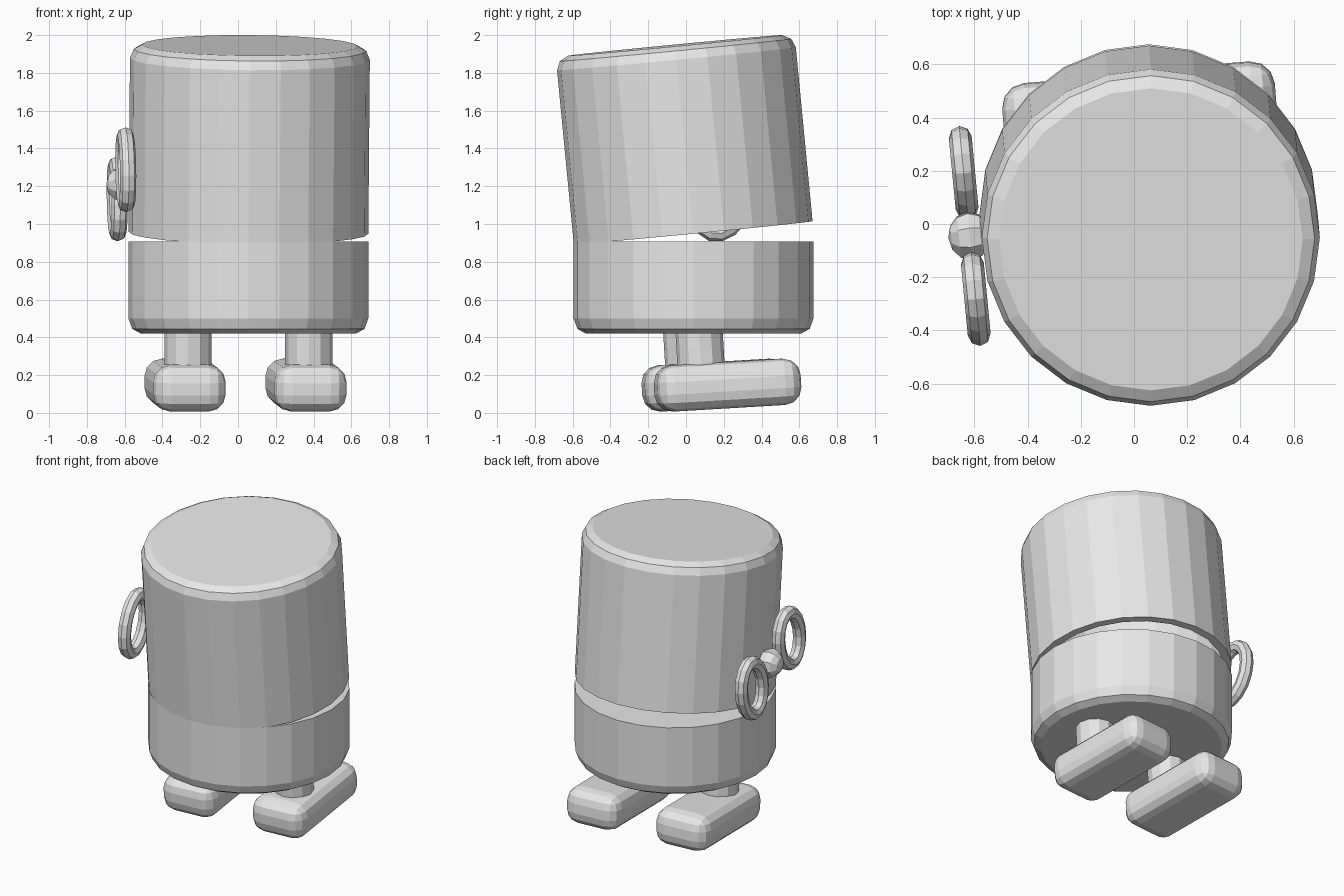
import bpy, bmesh
from math import sin, cos, pi, radians
from mathutils import Matrix, Vector

if "Cube" in bpy.data.objects:
    bpy.data.objects.remove(bpy.data.objects["Cube"], do_unlink=True)

grey = bpy.data.materials.new("plain_grey")
grey.use_nodes = True
grey.diffuse_color = (0.8, 0.8, 0.8, 1)
grey.node_tree.nodes["Principled BSDF"].inputs["Base Color"].default_value = (0.8, 0.8, 0.8, 1)


def finish(name, bm, location=(0, 0, 0), rotation=(0, 0, 0)):
    bmesh.ops.recalc_face_normals(bm, faces=bm.faces)
    mesh = bpy.data.meshes.new(name)
    bm.to_mesh(mesh)
    bm.free()
    mesh.materials.append(grey)
    obj = bpy.data.objects.new(name, mesh)
    bpy.context.collection.objects.link(obj)
    obj.location = location
    obj.rotation_euler = [radians(a) for a in rotation]
    return obj


def lathe(name, profile, sides, location, rotation=(0, 0, 0)):
    """Turn (radius, height) points around z, capping both ends."""
    bm = bmesh.new()
    rings = [[bm.verts.new((r * cos(2 * pi * i / sides), r * sin(2 * pi * i / sides), z))
              for i in range(sides)] for r, z in profile]
    for a, b in zip(rings, rings[1:]):
        for i in range(sides):
            j = (i + 1) % sides
            bm.faces.new((a[i], a[j], b[j], b[i]))
    bm.faces.new(rings[0])
    bm.faces.new(rings[-1])
    return finish(name, bm, location, rotation)


R = 0.635
SIDES = 24

# Lower body: a shallow drum with a rounded bottom edge
lathe("lower_body", [(R - 0.065, 0.42), (R - 0.02, 0.445), (R, 0.5), (R, 0.908)],
      SIDES, (0.055, 0.04, 0))

# Upper body: hollow lid tipped forward, rounded at the top
lathe("upper_body",
      [(R - 0.05, 0.9), (R - 0.05, 0), (R, 0), (R, 0.925), (R - 0.02, 0.972), (R - 0.065, 0.996)],
      SIDES, (0.055, 0.038, 0.954), (5.5, 0.5, 0))


# Feet and legs, the two sides a little out of step
def foot(name, x, y):
    bm = bmesh.new()
    bmesh.ops.create_cube(bm, size=1, matrix=Matrix.Diagonal((0.385, 0.765, 0.245, 1)))
    bmesh.ops.bevel(bm, geom=bm.edges[:], offset=0.09, segments=3, profile=0.5,
                    affect='EDGES')
    finish(name, bm, (x, y, 0.147), (3.4, 0, 4.5))


for side, x, y in (("right", -0.28, 0.155), ("left", 0.36, 0.22)):
    foot(side + "_foot", x, y)
    lathe(side + "_leg", [(0.125, -0.15), (0.125, 0.13)], 12,
          (x + 0.015, y - 0.145, 0.33), (3.4, 0, 0))

# Wind-up key on the side: local x is along the bow, local y is up the bow
outward = Vector((-cos(radians(5.5)), -sin(radians(5.5)), 0))
along = Vector((outward.y, -outward.x, 0))
up = Vector((0, 0, 1))
tilt = radians(18)
bow = along * cos(tilt) - up * sin(tilt)
rise = along * sin(tilt) + up * cos(tilt)
key_matrix = Matrix((bow, rise, outward)).transposed().to_4x4()
key_matrix.translation = Vector((-0.617, -0.045, 1.21))


def key_ring(name, offset, a=0.127, b=0.19, tube=0.043, steps=16, sides=8):
    bm = bmesh.new()
    rings = []
    for i in range(steps):
        t = 2 * pi * i / steps
        center = Vector((offset + a * cos(t), b * sin(t), 0))
        normal = Vector((b * cos(t), a * sin(t), 0)).normalized()
        rings.append([bm.verts.new(center + normal * tube * cos(2 * pi * k / sides)
                                   + Vector((0, 0, tube * sin(2 * pi * k / sides))))
                      for k in range(sides)])
    for i in range(steps):
        p, q = rings[i], rings[(i + 1) % steps]
        for k in range(sides):
            m = (k + 1) % sides
            bm.faces.new((p[k], q[k], q[m], p[m]))
    finish(name, bm).matrix_world = key_matrix


key_ring("key_ring_front", -0.25)
key_ring("key_ring_back", 0.25)

# Key hub and the shaft that enters the body
bm = bmesh.new()
bmesh.ops.create_uvsphere(bm, u_segments=8, v_segments=6, radius=0.095)
bmesh.ops.scale(bm, vec=(1, 1, 0.85), verts=bm.verts)
finish("key_hub", bm).matrix_world = key_matrix
shaft = lathe("key_shaft", [(0.045, -0.15), (0.045, 0)], 8, (0, 0, 0))
shaft.matrix_world = key_matrix
